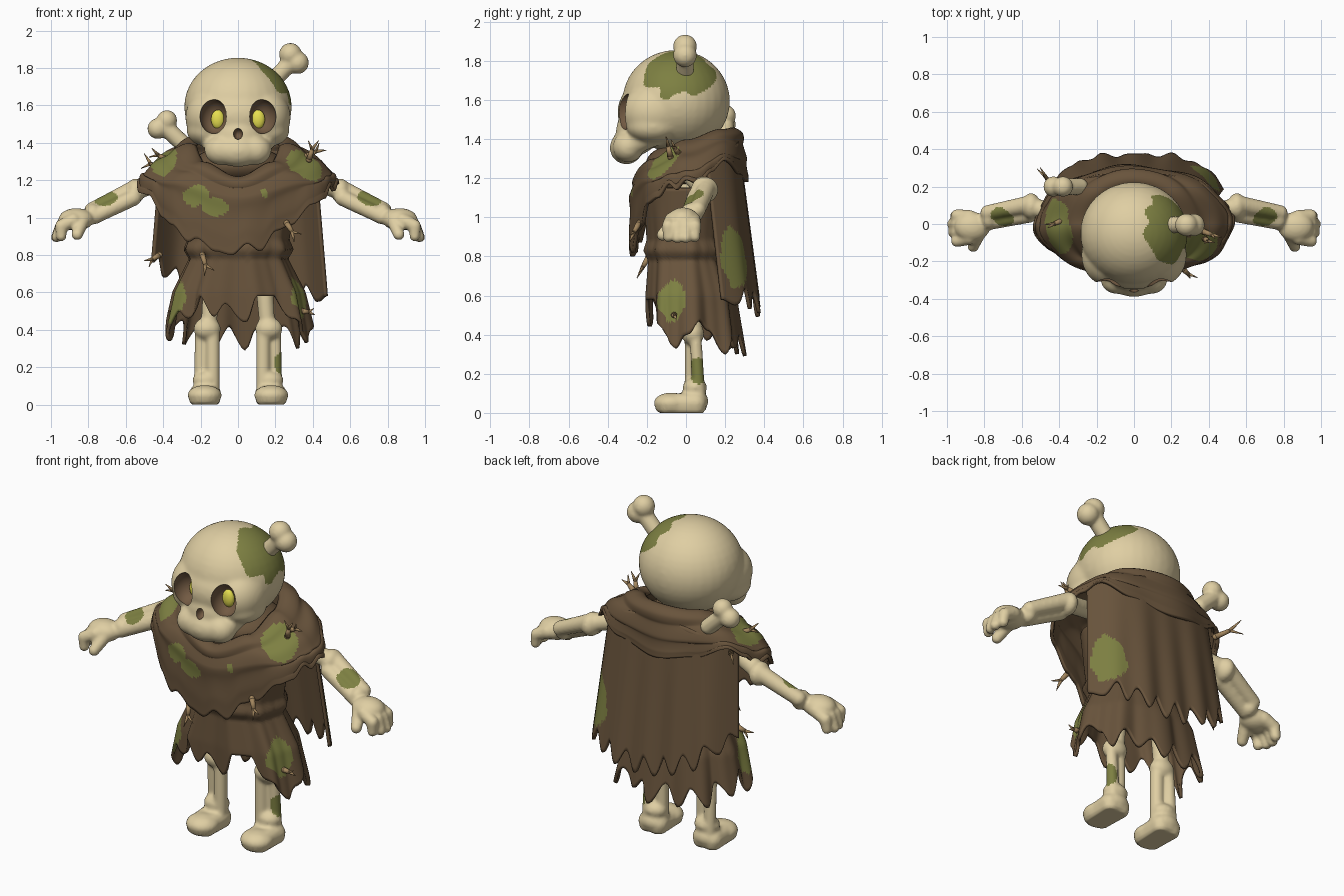
import bpy, bmesh, math
from mathutils import Vector, Matrix

COLOURS = {
    "bone": (0.74, 0.62, 0.365), "brown_cloth": (0.14, 0.088, 0.045),
    "moss": (0.205, 0.215, 0.054), "socket_brown": (0.17, 0.103, 0.056),
    "eye_yellow": (0.80, 0.74, 0.08), "twig_tan": (0.36, 0.235, 0.11)}
MATS = {}
for key, c in COLOURS.items():
    MATS[key] = bpy.data.materials.new(key)
    MATS[key].diffuse_color = (*c, 1)


def make(name, bm, *mats):
    me = bpy.data.meshes.new(name)
    bm.to_mesh(me)
    bm.free()
    ob = bpy.data.objects.new(name, me)
    bpy.context.collection.objects.link(ob)
    for m in mats:
        me.materials.append(MATS[m])
    me.shade_smooth()
    return ob


def ball(bm, c, r):
    r = (r, r, r) if isinstance(r, float) else r
    bmesh.ops.create_uvsphere(bm, u_segments=32, v_segments=20, radius=1,
                              matrix=Matrix.Translation(c) @ Matrix.Diagonal((*r, 1)))


def limb(bm, a, b, r1, r2, caps=True):
    a, b = Vector(a), Vector(b)
    d = b - a
    rot = d.to_track_quat('Z', 'Y').to_matrix().to_4x4()
    bmesh.ops.create_cone(bm, cap_ends=True, segments=14, radius1=r1, radius2=r2,
                          depth=d.length, matrix=Matrix.Translation((a + b) / 2) @ rot)
    if caps:
        ball(bm, a, r1)
        ball(bm, b, r2)


def fuse(name, bm, voxel, mats, smooth=5, cutter=None):
    """Melt overlapping volumes into one organic surface, then carve it."""
    ob = make(name, bm)
    rm = ob.modifiers.new("melt", 'REMESH')
    rm.mode, rm.voxel_size = 'VOXEL', voxel
    sm = ob.modifiers.new("soften", 'SMOOTH')
    sm.factor, sm.iterations = 0.5, smooth
    if cutter:
        bo = ob.modifiers.new("carve", 'BOOLEAN')
        bo.operation, bo.object = 'DIFFERENCE', cutter
    bpy.context.view_layer.update()
    dg = bpy.context.evaluated_depsgraph_get()
    me = bpy.data.meshes.new_from_object(ob.evaluated_get(dg))
    ob.modifiers.clear()
    ob.data = me
    me.materials.clear()
    for m in mats:
        me.materials.append(MATS[m])
    me.shade_smooth()
    return ob


def paint(ob, slot, patches):
    """Ragged elliptical patches, chosen by face centre."""
    for p in ob.data.polygons:
        c = p.center
        wob = 0.16 * math.sin(31 * c.x + 19 * c.z) + 0.14 * math.sin(43 * c.y - 37 * c.z)
        for q, r in patches:
            if sum(((c[i] - q[i]) / r[i]) ** 2 for i in range(3)) + wob < 1:
                p.material_index = slot


def interp(table, x, soft=False):
    for (x0, y0), (x1, y1) in zip(table, table[1:]):
        if x <= x1:
            t = max(0, (x - x0) / (x1 - x0))
            return y0 + (y1 - y0) * (t * t * (3 - 2 * t) if soft else t)
    return table[-1][1]


def sheet(name, fn, nu, nv, closed):
    bm = bmesh.new()
    cols = nu if closed else nu + 1
    vs = [[bm.verts.new(fn(i / nu, j / nv)) for j in range(nv + 1)] for i in range(cols)]
    for i in range(nu):
        k = (i + 1) % cols
        for j in range(nv):
            bm.faces.new((vs[i][j], vs[i][j + 1], vs[k][j + 1], vs[k][j]))
    ob = make(name, bm, "brown_cloth", "moss")
    so = ob.modifiers.new("thickness", 'SOLIDIFY')
    so.thickness, so.offset, so.material_offset = 0.018, 0, -1  # plain cloth inside
    return ob


# hollows for eyes and nose
HOLES = [((0.13, -0.31, 1.54), (0.073, 0.085, 0.092)), ((-0.13, -0.31, 1.54), (0.073, 0.085, 0.092)),
         ((0, -0.355, 1.447), (0.024, 0.045, 0.03))]
bm = bmesh.new()
for c, r in HOLES:
    ball(bm, c, r)
hollows = make("socket_cutter", bm)
hollows.hide_render = True

# skull: cranium, broad face, cheeks and jaw melted together
bm = bmesh.new()
ball(bm, (0, -0.05, 1.593), (0.288, 0.275, 0.262))
ball(bm, (0, -0.16, 1.54), (0.262, 0.19, 0.17))
ball(bm, (0, -0.25, 1.435), (0.145, 0.11, 0.115))
ball(bm, (0, -0.305, 1.355), (0.13, 0.085, 0.085))
for s in (1, -1):
    ball(bm, (s * 0.14, -0.165, 1.535), (0.142, 0.165, 0.15))
    ball(bm, (s * 0.165, -0.17, 1.465), (0.11, 0.135, 0.085))
    ball(bm, (s * 0.09, -0.295, 1.36), (0.09, 0.08, 0.08))
    limb(bm, (s * 0.135, -0.17, 1.43), (s * 0.12, -0.285, 1.37), 0.07, 0.06)
skull = fuse("skull", bm, 0.0105, ("bone", "moss", "socket_brown"), 14, hollows)
hollows.hide_set(True)
paint(skull, 1, [((0.215, -0.035, 1.765), (0.165, 0.21, 0.165)), ((0.27, -0.1, 1.63), (0.04, 0.04, 0.03))])
for p in skull.data.polygons:
    for q, r in HOLES:
        if sum(((p.center[i] - q[i]) / r[i]) ** 2 for i in range(3)) < 1.0:
            p.material_index = 2
skull.data.set_sharp_from_angle(angle=math.radians(40))

# glowing eyes
for s, side in ((1, "right"), (-1, "left")):
    bm = bmesh.new()
    ball(bm, (s * 0.108, -0.243, 1.525), (0.036, 0.024, 0.051))
    make(side + "_eye", bm, "eye_yellow")

# loose bones stuck in the skull and behind the shoulder
for name, base, k1, k2, r in (
        ("skull_bone", (0.16, -0.005, 1.7), (0.28, -0.005, 1.873), (0.318, -0.005, 1.828), 0.061),
        ("shoulder_bone", (-0.29, 0.2, 1.39), (-0.43, 0.2, 1.475), (-0.38, 0.2, 1.52), 0.055)):
    bm = bmesh.new()
    mid = (Vector(k1) + Vector(k2)) / 2
    limb(bm, base, mid, 0.046, 0.046)
    ball(bm, k1, r)
    ball(bm, k2, r)
    fuse(name, bm, 0.009, ("bone",), 8)

# spine and pelvis hidden under the cloth
bm = bmesh.new()
limb(bm, (0, 0.0, 0.75), (0, 0.02, 1.3), 0.07, 0.07)
limb(bm, (-0.17, 0.03, 0.75), (0.17, 0.03, 0.75), 0.07, 0.07)
fuse("spine", bm, 0.015, ("bone",))

for s, side in ((1, "right"), (-1, "left")):
    # arm with twin forearm bones and a drooping hand
    bm = bmesh.new()
    P = lambda x, y, z: (s * x, y, z)
    limb(bm, P(0.28, 0.02, 1.22), P(0.52, 0.085, 1.155), 0.05, 0.05)
    ball(bm, P(0.55, 0.095, 1.14), (0.05, 0.07, 0.068))
    limb(bm, P(0.56, 0.105, 1.15), P(0.78, 0.06, 1.04), 0.048, 0.042)
    limb(bm, P(0.56, 0.05, 1.105), P(0.77, 0.01, 1.005), 0.044, 0.042)
    ball(bm, P(0.775, 0.03, 1.02), (0.045, 0.06, 0.055))
    ball(bm, P(0.865, -0.015, 0.99), (0.095, 0.08, 0.06))
    for y, x, z in ((0.045, 0.955, 0.9), (0.0, 0.972, 0.895), (-0.045, 0.968, 0.895), (-0.09, 0.945, 0.9)):
        limb(bm, P(0.88, y * 0.8, 0.985), P(0.945, y, 0.955), 0.04, 0.034)
        limb(bm, P(0.945, y, 0.955), P(x, y, z), 0.034, 0.028)
    limb(bm, P(0.83, -0.05, 0.985), P(0.86, -0.12, 0.91), 0.038, 0.031)
    arm = fuse(side + "_arm", bm, 0.0095, ("bone", "moss"), 5)
    paint(arm, 1, [(P(0.71, 0.02, 1.11), (0.07, 0.07, 0.045))])

    # leg with knee knob, twin shin bones and flat rounded foot
    bm = bmesh.new()
    limb(bm, P(0.13, 0.04, 0.78), P(0.155, 0.04, 0.44), 0.05, 0.043)
    ball(bm, P(0.165, 0.035, 0.405), (0.073, 0.058, 0.06))
    limb(bm, P(0.135, 0.03, 0.38), P(0.135, 0.03, 0.1), 0.038, 0.038)
    limb(bm, P(0.2, 0.05, 0.38), P(0.202, 0.065, 0.1), 0.031, 0.034)
    ball(bm, P(0.17, 0.045, 0.13), (0.073, 0.062, 0.05))
    for x in (0.145, 0.21):
        limb(bm, P(x, 0.05, 0.05), P(x, -0.095, 0.048), 0.055, 0.05)
    ball(bm, P(0.178, -0.075, 0.05), (0.092, 0.09, 0.054))
    ball(bm, P(0.176, 0.04, 0.06), (0.085, 0.075, 0.06))
    leg = fuse(side + "_leg", bm, 0.0105, ("bone", "moss"), 5)
    for v in leg.data.vertices:
        v.co.z = max(v.co.z, 0.01) - 0.01 if v.co.z < 0.03 else v.co.z
    if s > 0:
        paint(leg, 1, [((0.24, 0.06, 0.215), (0.05, 0.065, 0.065))])

# ragged tunic and skirt
TUNIC_HEM = [(0, .40), (10, .47), (22, .42), (40, .3), (52, .42), (65, .33), (78, .4), (86, .29), (96, .42),
             (108, .3), (120, .42), (135, .32), (148, .45), (162, .37), (176, .5), (190, .34), (212, .5),
             (222, .46), (238, .58), (252, .47), (260, .54), (275, .44), (284, .58), (304, .58),
             (318, .46), (348, .33), (360, .40)]
TUNIC_A = [(.28, .40), (.6, .335), (.78, .25), (.83, .28), (.88, .26), (1.15, .3)]
TUNIC_F = [(.28, .185), (.6, .19), (.78, .18), (.83, .205), (.88, .19), (1.15, .21)]
TUNIC_B = [(.28, .285), (.6, .24), (.78, .17), (.83, .19), (.88, .17), (1.15, .19)]


def tunic_point(u, v):
    th = u * math.tau
    z = 1.15 + (interp(TUNIC_HEM, u * 360, True) - 1.15) * v
    k = 1 + 0.055 * v * math.sin(9 * th + 0.8) + 0.02 * v * math.sin(17 * th)
    c, s = math.cos(th), math.sin(th)
    depth = interp(TUNIC_B if s > 0 else TUNIC_F, z)
    return (k * interp(TUNIC_A, z) * math.copysign(abs(c) ** 0.9, c),
            k * depth * math.copysign(abs(s) ** 0.8, s), z)


tunic = sheet("tunic", tunic_point, 180, 44, True)
paint(tunic, 1, [((0.34, -0.075, 0.58), (0.1, 0.08, 0.115)), ((-0.35, -0.075, 0.56), (0.1, 0.08, 0.115))])

# shoulder mantle with cowl neck and pointed front
MANTLE_HEM = [(0, 1.19), (12, 1.17), (25, 1.23), (40, 1.29), (62, 1.22), (90, 1.18), (118, 1.22), (140, 1.29),
              (155, 1.23), (168, 1.16), (180, 1.19), (192, 1.13), (205, 1.12), (216, 1.0), (226, .96), (236, .87),
              (242, .89), (254, .82), (266, .80), (276, .86), (285, .82), (295, .93), (306, .96), (318, 1.07),
              (330, 1.1), (342, 1.17), (350, 1.14), (360, 1.19)]
NECK_Z = [(0, 1.41), (45, 1.46), (90, 1.47), (135, 1.46), (180, 1.41), (225, 1.305), (270, 1.225),
          (315, 1.305), (360, 1.41)]
SHOULDER_Z = [(0, 1.235), (45, 1.32), (90, 1.31), (135, 1.32), (180, 1.235), (225, 1.19), (270, 1.11),
              (315, 1.19), (360, 1.235)]


def mantle_point(u, v):
    th, deg = u * math.tau, u * 360
    c, s = math.cos(th), math.sin(th)
    neck = Vector((0.275 * c, (0.27 if s > 0 else 0.25) * s, interp(NECK_Z, deg, True)))
    edge = Vector((0.5 * c, (0.295 if s > 0 else 0.275) * s, interp(SHOULDER_Z, deg, True)))
    low = interp(MANTLE_HEM, deg, True)
    drop = max(0, 1.1 - low)
    hem = Vector((edge.x * (1.05 - 0.5 * drop), edge.y * (1.03 - 0.1 * drop), low))
    p = neck.lerp(edge, v / 0.5) if v < 0.5 else edge.lerp(hem, (v - 0.5) / 0.5)
    roll = max(0, 1 - v / 0.14)  # rim rolls inward against the head
    p.x, p.y, p.z = p.x * (1 - 0.2 * roll), p.y * (1 - 0.2 * roll), p.z - 0.035 * roll ** 3
    wave = 0.03 * math.sin(18 * v + 1.5 * math.cos(2 * th)) * (1 - v) + 0.03 * v * math.sin(8 * th + 0.6)
    return (p.x * (1 + wave * 0.6), p.y * (1 + wave), p.z + 0.006 * math.sin(22 * v))


mantle = sheet("mantle", mantle_point, 200, 44, True)
paint(mantle, 1, [((0.35, -0.12, 1.28), (0.11, 0.1, 0.1)), ((-0.385, 0.0, 1.28), (0.08, 0.16, 0.1)),
                  ((-0.225, -0.25, 1.115), (0.065, 0.12, 0.06)), ((-0.13, -0.27, 1.05), (0.08, 0.12, 0.05)),
                  ((0.14, -0.27, 1.13), (0.022, 0.1, 0.02))])

# cloth filling the neck opening
bm = bmesh.new()
ball(bm, (0, 0.02, 1.275), (0.25, 0.225, 0.11))
make("cowl_lining", bm, "brown_cloth")

# back cape
CAPE_HEM = [(-1, .76), (-.93, .79), (-.85, .68), (-.72, .73), (-.6, .58), (-.47, .66), (-.36, .54), (-.22, .62),
            (-.1, .5), (.04, .6), (.16, .49), (.3, .6), (.42, .51), (.55, .62), (.66, .53), (.78, .64),
            (.9, .55), (1, .58)]


def cape_point(u, v):
    u = 1 - 2 * u
    top = 1.4 - 0.11 * u * u
    z = top + (interp(CAPE_HEM, u, True) - top) * v
    t = (1.4 - z) / 0.9
    y = 0.26 + 0.11 * t - 0.17 * u ** 4 + 0.01 * t * math.sin(16 * u + 1)
    return (u * (0.405 + 0.075 * t), y, z)


cape = sheet("cape", cape_point, 120, 36, False)
paint(cape, 1, [((0.42, 0.255, 0.795), (0.13, 0.085, 0.155))])

# thorny twigs caught in the cloth: root, tip
TWIGS = [((0.38, -0.08, 1.31), (0.43, -0.1, 1.41)), ((0.37, -0.04, 1.33), (0.47, -0.07, 1.36)),
         ((-0.38, 0.02, 1.31), (-0.46, -0.02, 1.37)), ((-0.42, 0.18, 1.26), (-0.5, 0.3, 1.34)),
         ((0.26, -0.24, 0.97), (0.3, -0.29, 0.87)), ((-0.19, -0.19, 0.8), (-0.18, -0.25, 0.69)),
         ((0.34, -0.06, 0.5), (0.41, -0.05, 0.48)), ((-0.42, 0.12, 0.8), (-0.5, 0.08, 0.77))]
for n, (a, b) in enumerate(TWIGS):
    a, b = Vector(a), Vector(b)
    d = b - a
    side = d.cross(Vector((0, 1, 0.3))).normalized() * d.length * 0.35
    mid = a + d * 0.5 + side * 0.25
    bm = bmesh.new()
    limb(bm, a, mid, 0.016, 0.011)
    limb(bm, mid, b, 0.011, 0.002)
    limb(bm, mid, mid + d * 0.3 + side, 0.009, 0.002)
    make("twig_%d" % (n + 1), bm, "twig_tan")
